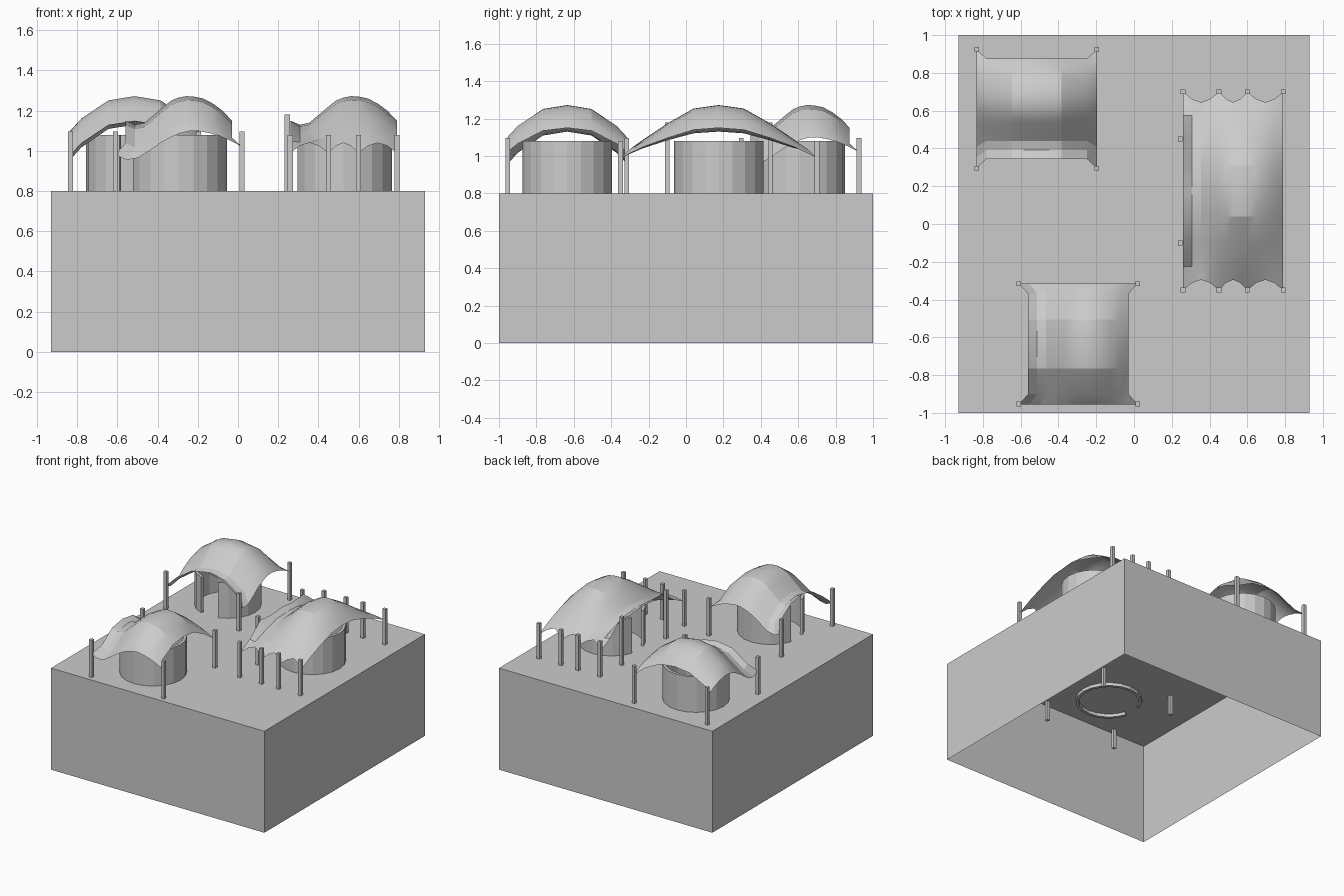
import bpy, bmesh
from math import sin, cos, pi, radians
from mathutils import Matrix, Vector

if "Cube" in bpy.data.objects:
    bpy.data.objects.remove(bpy.data.objects["Cube"])

DECK = 0.80
# columns across the canopy (local x, door side at -x), ridge height and side-hem height
US = [-.265, -.2175, -.17, -.1225, -.075, -.0375, 0, .0375, .075, .1225, .17, .2175, .265]
RIDGE = [1.15, 1.13, 1.14, 1.18, 1.22, 1.25, 1.265, 1.272, 1.27, 1.26, 1.235, 1.20, 1.15]
HEM = [.98, .955, .965, 1.0, 1.04, 1.065, 1.085, 1.097, 1.1, 1.09, 1.075, 1.05, 1.02]
SCALLOP = [0, .7, 1, .7]


def finish(name, bm, place, angle=None):
    me = bpy.data.meshes.new(name)
    bm.normal_update()
    bm.to_mesh(me)
    bm.free()
    ob = bpy.data.objects.new(name, me)
    bpy.context.collection.objects.link(ob)
    ob.matrix_world = place
    if angle:
        bpy.ops.object.select_all(action='DESELECT')
        ob.select_set(True)
        bpy.context.view_layer.objects.active = ob
        bpy.ops.object.shade_smooth_by_angle(angle=radians(angle))
    return ob


def box(bm, x, y, z0, z1, sx, sy):
    m = Matrix.Translation((x, y, (z0 + z1) / 2)) @ Matrix.Diagonal((sx, sy, z1 - z0, 1))
    return bmesh.ops.create_cube(bm, size=1, matrix=m)


def grid(name, rows, place):
    bm = bmesh.new()
    vs = [[bm.verts.new(p) for p in r] for r in rows]
    for a, b in zip(vs, vs[1:]):
        for i in range(len(a) - 1):
            bm.faces.new((a[i], a[i + 1], b[i + 1], b[i]))
    finish(name, bm, place, 20)


def small_canopy(name, place):
    rows = []
    for v, s in ((-.32, 0), (-.265, .35), (-.13, .88), (0, 1), (.13, .88), (.265, .35), (.32, 0)):
        flare = 1.19 if s == 0 else 1      # corners pull outward to the posts
        rows.append([(u * flare, v, h + (r - h) * s) for u, r, h in zip(US, RIDGE, HEM)])
    grid(name, rows, place)


def long_canopy(name, place):
    rows = []
    for v, s in ((-.525, 0), (-.40, .33), (-.27, .65), (-.135, .93), (0, 1),
                 (.135, .93), (.27, .65), (.40, .33), (.525, 0)):
        row = []
        for i, (u, r) in enumerate(zip(US, RIDGE)):
            z = 1 + (r - 1) * s
            y = v
            if s == 0:                      # scalloped hem between posts
                k = SCALLOP[i % 4]
                y -= .055 * k * (1 if v > 0 else -1)
                z = .99 + .05 * k
            elif i == 0 and abs(v) == .27:  # awning edge held up by tall posts
                z = 1.15
            row.append((u, y, z))
        rows.append(row)
    grid(name, rows, place)


def ring_wall(name, place, n=20, r=.24, t=.022, z0=.775, z1=1.08):
    # round wall with a doorway on local -x
    bm = bmesh.new()
    loops = []
    for i in range(n - 1):
        a = pi + 2 * pi * (i + 1) / n
        loops.append([bm.verts.new((q * cos(a), q * sin(a), z))
                      for q, z in ((r, z0), (r, z1), (r - t, z1), (r - t, z0))])
    for a, b in zip(loops, loops[1:]):
        for k in range(4):
            j = (k + 1) % 4
            bm.faces.new((a[k], b[k], b[j], a[j]))
    bm.faces.new(loops[0])
    bm.faces.new(loops[-1][::-1])
    bmesh.ops.recalc_face_normals(bm, faces=bm.faces)
    finish(name, bm, place)


def posts(name, spots, place):
    bm = bmesh.new()
    for x, y, top in spots:
        box(bm, x, y, .645, top, .025, .025)
    finish(name, bm, place)


# Platform: hollow block, open underneath
bm = bmesh.new()
box(bm, 0, 0, 0, DECK, 1.86, 2)
bmesh.ops.delete(bm, geom=[f for f in bm.faces if f.calc_center_median().z < .01], context='FACES')
finish("platform", bm, Matrix())

# Two small tents: same parts, one turned a quarter
for tag, x, y, ang in (("front", -.295, -.635, 0), ("back", -.515, .61, 90)):
    place = Matrix.Translation((x, y, 0)) @ Matrix.Rotation(radians(ang), 4, 'Z')
    small_canopy(tag + "_canopy", place)
    ring_wall(tag + "_round_wall", place)
    posts(tag + "_posts", [(a * .315, b * .318, 1.095) for a in (-1, 1) for b in (-1, 1)], place)

# Long tent with scalloped ends and taller awning posts
place = Matrix.Translation((.525, .175, 0))
long_canopy("long_canopy", place)
ring_wall("long_round_wall", place)
posts("long_posts",
      [(u, v, 1.08) for u in (-.265, -.075, .075, .265) for v in (-.525, .525)]
      + [(-.28, v, 1.18) for v in (-.275, .275)], place)
